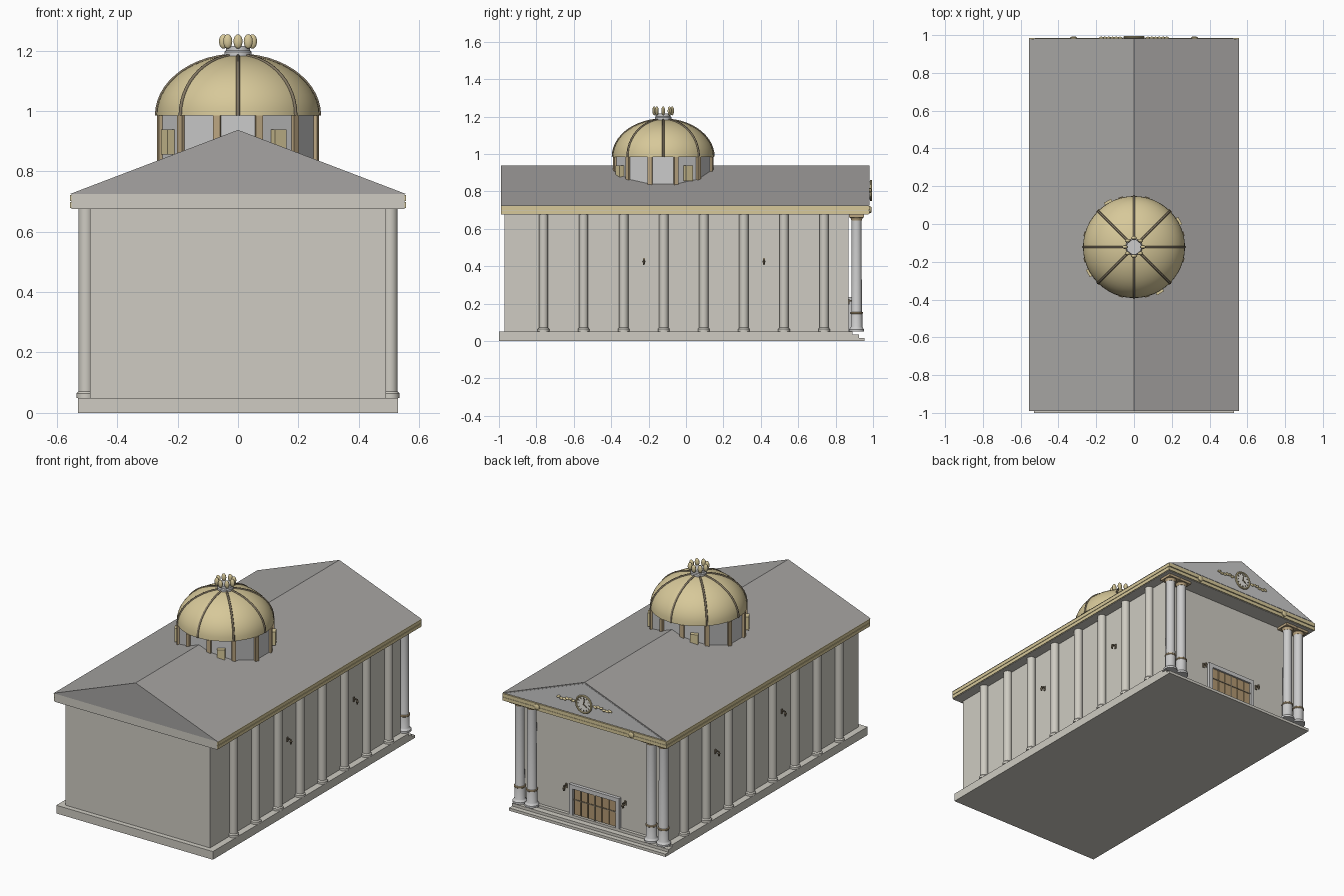
import bpy, bmesh
from math import sin, cos, pi, radians
from mathutils import Matrix, Vector

if "Cube" in bpy.data.objects:
    bpy.data.objects.remove(bpy.data.objects["Cube"])

def material(name, r, g, b):
    m = bpy.data.materials.new(name)
    m.diffuse_color = (r, g, b, 1)
    m.use_nodes = True
    m.node_tree.nodes["Principled BSDF"].inputs["Base Color"].default_value = m.diffuse_color
    return m

STONE = material("stone", .62, .60, .54)
PALE = material("pale_stone", .56, .55, .54)
SLATE = material("slate", .38, .37, .36)
GOLD = material("gold", .68, .58, .32)
BRASS = material("brass", .50, .38, .22)
WOOD = material("wood", .45, .32, .17)
DARK = material("dark_bronze", .22, .18, .12)
WHITE = material("clock_white", .8, .79, .74)

def finish(name, bm, mat, smooth=False):
    bmesh.ops.recalc_face_normals(bm, faces=bm.faces[:])
    me = bpy.data.meshes.new(name)
    bm.to_mesh(me)
    bm.free()
    me.materials.append(mat)
    ob = bpy.data.objects.new(name, me)
    bpy.context.collection.objects.link(ob)
    if smooth:
        bpy.ops.object.select_all(action='DESELECT')
        ob.select_set(True)
        bpy.context.view_layer.objects.active = ob
        bpy.ops.object.shade_smooth_by_angle(angle=radians(35))
    return ob

def box(bm, x0, x1, y0, y1, z0, z1, m=Matrix()):
    c = Vector(((x0 + x1) / 2, (y0 + y1) / 2, (z0 + z1) / 2))
    bmesh.ops.create_cube(bm, size=1, matrix=m @ Matrix.Translation(c)
                          @ Matrix.Diagonal((x1 - x0, y1 - y0, z1 - z0, 1)))

def boxes(name, mat, *dims):
    bm = bmesh.new()
    for d in dims:
        box(bm, *d)
    return finish(name, bm, mat)

def lathe(bm, profile, m=Matrix(), n=16, phase=0):
    """Capped surface of revolution about z from (radius, height) points."""
    rings = [[bm.verts.new(m @ Vector((r * cos(phase + 2 * pi * i / n),
              r * sin(phase + 2 * pi * i / n), z))) for i in range(n)] for r, z in profile]
    for a, b in zip(rings, rings[1:]):
        for i in range(n):
            bm.faces.new((a[i], a[(i + 1) % n], b[(i + 1) % n], b[i]))
    bm.faces.new(rings[0][::-1])
    bm.faces.new(rings[-1])

def prism(name, mat, half, z0, z1, y0, y1):
    bm = bmesh.new()
    f = bm.faces.new([bm.verts.new(p) for p in ((-half, y0, z0), (half, y0, z0), (0, y0, z1))])
    ext = bmesh.ops.extrude_face_region(bm, geom=[f])
    bmesh.ops.translate(bm, vec=(0, y1 - y0, 0),
                        verts=[v for v in ext['geom'] if isinstance(v, bmesh.types.BMVert)])
    return finish(name, bm, mat)

def at(x, y, z=0):
    return Matrix.Translation((x, y, z))

# Plinth with steps, walls, entablature and roof
boxes("plinth", STONE, (-.53, .53, -1, .89, 0, .05))
boxes("entrance_steps", STONE, (-.53, .53, .88, .925, 0, .034), (-.53, .53, .92, .955, 0, .017))
boxes("walls", STONE, (-.49, .49, -.97, .87, .05, .68))
boxes("entablature", STONE, (-.551, .551, -.99, .975, .675, .725))
boxes("entablature_gold_band", GOLD,
      *[(s * .553 - .003, s * .553 + .003, -.988, .981, z0, z1)
        for s in (-1, 1) for z0, z1 in ((.678, .698), (.701, .722))],
      (-.555, .555, .97, .981, .678, .698), (-.555, .555, .97, .984, .701, .722))
prism("roof", SLATE, .556, .725, .937, -.99, .98)
prism("pediment", PALE, .53, .728, .93, .97, .982)

# Engaged columns along both sides
bm = bmesh.new()
for s in (-1, 1):
    for i in range(8):
        lathe(bm, [(.031, .05), (.031, .064), (.025, .071), (.025, .676)],
              at(s * .504, -.762 + i * .2143))
finish("side_columns", bm, STONE, True)

# Paired entrance columns with brass rings and capitals
shafts, trim = bmesh.new(), bmesh.new()
for s in (-1, 1):
    for x in (.405, .487):
        m = at(s * x, .912)
        lathe(shafts, [(.041, .05), (.041, .062), (.034, .07), (.031, .075), (.031, .145),
                       (.028, .155), (.027, .66)], m)
        lathe(trim, [(.031, .144), (.034, .147), (.034, .153), (.031, .156)], m)
        lathe(trim, [(.028, .645), (.031, .655), (.036, .661)], m)
        box(trim, s * x - .04, s * x + .04, .871, .953, .66, .676)
finish("entrance_columns", shafts, PALE, True)
finish("entrance_column_trim", trim, BRASS)

# Entrance door
boxes("door_frame", PALE, (-.17, -.145, .86, .89, .05, .235), (.145, .17, .86, .89, .05, .235),
      (-.17, .17, .86, .89, .21, .235))
boxes("door_backing", DARK, (-.146, .146, .86, .874, .05, .212))
boxes("door_panels", WOOD, *[(-.142 + i * .048, -.1 + i * .048, .87, .881, .054, .208)
                             for i in range(6)])
boxes("door_bars", DARK, (-.145, .145, .88, .884, .14, .147), (-.004, .004, .88, .884, .05, .21))

# Bracket lamps; local +x points away from the wall
lamps = bmesh.new()
spots = [(s * .49, y, .42, 0 if s > 0 else pi) for s in (-1, 1) for y in (-.225, .417)]
spots += [(s * .2, .87, .2, pi / 2) for s in (-1, 1)]
for x, y, z, a in spots:
    m = at(x, y, z) @ Matrix.Rotation(a, 4, 'Z')
    box(lamps, -.002, .005, -.006, .006, -.004, .024, m)
    box(lamps, 0, .028, -.003, .003, .012, .018, m)
    lathe(lamps, [(.004, -.014), (.008, .002), (.009, .004), (.003, .013)], m @ at(.026, 0), 6)
finish("wall_lamps", lamps, DARK)

# Clock on the pediment; local z points out of the back
CLOCK = at(0, .98, .805) @ Matrix.Rotation(-pi / 2, 4, 'X')
bm = bmesh.new()
lathe(bm, [(.048, 0), (.048, .01)], CLOCK, 32)
finish("clock_face", bm, WHITE)
bm = bmesh.new()
n, t = 32, 8
ring = [[bm.verts.new(CLOCK @ Vector(((.051 + .006 * cos(2 * pi * j / t)) * cos(2 * pi * i / n),
        (.051 + .006 * cos(2 * pi * j / t)) * sin(2 * pi * i / n),
        .009 + .006 * sin(2 * pi * j / t)))) for j in range(t)] for i in range(n)]
for i in range(n):
    for j in range(t):
        bm.faces.new((ring[i][j], ring[i - 1][j], ring[i - 1][j - 1], ring[i][j - 1]))
finish("clock_rim", bm, GOLD, True)
bm = bmesh.new()
for i in range(12):
    box(bm, .034, .043, -.002, .002, .008, .013, CLOCK @ Matrix.Rotation(i * pi / 6, 4, 'Z'))
for length, a in ((.024, 150), (.036, 260)):
    box(bm, -.004, length, -.002, .002, .01, .015, CLOCK @ Matrix.Rotation(radians(a), 4, 'Z'))
finish("clock_marks_and_hands", bm, DARK)

# Garlands beside the clock and medallions on the band
bm = bmesh.new()
for s in (-1, 1):
    for i in range(6):
        m = (at(s * (.074 + i * .02), .984, .805 + .006 * sin(i * 1.3))
             @ Matrix.Rotation(s * .35 * cos(i * 1.3), 4, 'Y') @ Matrix.Diagonal((.014, .008, .007, 1)))
        bmesh.ops.create_uvsphere(bm, u_segments=10, v_segments=6, radius=1, matrix=m)
    lathe(bm, [(.018, 0), (.018, .006), (.011, .01)],
          at(s * .32, .982, .702) @ Matrix.Rotation(-pi / 2, 4, 'X'), 16)
finish("pediment_ornaments", bm, GOLD, True)

# Twelve-sided drum with pilasters and four windows
DOME = at(0, -.122)
bm = bmesh.new()
lathe(bm, [(.265, .8), (.265, .985)], DOME, 12, pi / 12)
finish("dome_drum", bm, PALE)
bm = bmesh.new()
for i in range(12):
    box(bm, .255, .274, -.012, .012, .8, .985, DOME @ Matrix.Rotation(pi / 12 + i * pi / 6, 4, 'Z'))
finish("drum_pilasters", bm, BRASS)
bm = bmesh.new()
for i in range(4):
    box(bm, .24, .282, -.022, .022, .856, .938, DOME @ Matrix.Rotation(pi / 6 + i * pi / 2, 4, 'Z'))
finish("drum_windows", bm, GOLD)

# Dome shell and eight ribs
arc = [(.27 * cos(i * radians(82) / 12), .985 + .2 * sin(i * radians(82) / 12)) for i in range(13)]
bm = bmesh.new()
lathe(bm, arc, DOME, 48)
finish("dome", bm, GOLD, True)
cu = bpy.data.curves.new("dome_ribs", 'CURVE')
cu.dimensions = '3D'
cu.bevel_depth, cu.bevel_resolution = .006, 1
for i in range(8):
    sp = cu.splines.new('POLY')
    sp.points.add(len(arc) - 1)
    for p, (r, z) in zip(sp.points, arc):
        p.co = (r * cos(i * pi / 4), r * sin(i * pi / 4) - .122, z, 1)
cu.materials.append(DARK)
bpy.context.collection.objects.link(bpy.data.objects.new("dome_ribs", cu))

# Finial collar and crown of buds
bm = bmesh.new()
lathe(bm, [(.045, 1.175), (.045, 1.195), (.04, 1.2), (.04, 1.215)], DOME, 24)
finish("finial_collar", bm, PALE, True)
bm = bmesh.new()
for i in range(8):
    m = (DOME @ at(.048 * cos(i * pi / 4), .048 * sin(i * pi / 4), 1.23)
         @ Matrix.Diagonal((.015, .010, .024, 1)))
    bmesh.ops.create_uvsphere(bm, u_segments=12, v_segments=8, radius=1, matrix=m)
finish("finial_buds", bm, GOLD, True)
